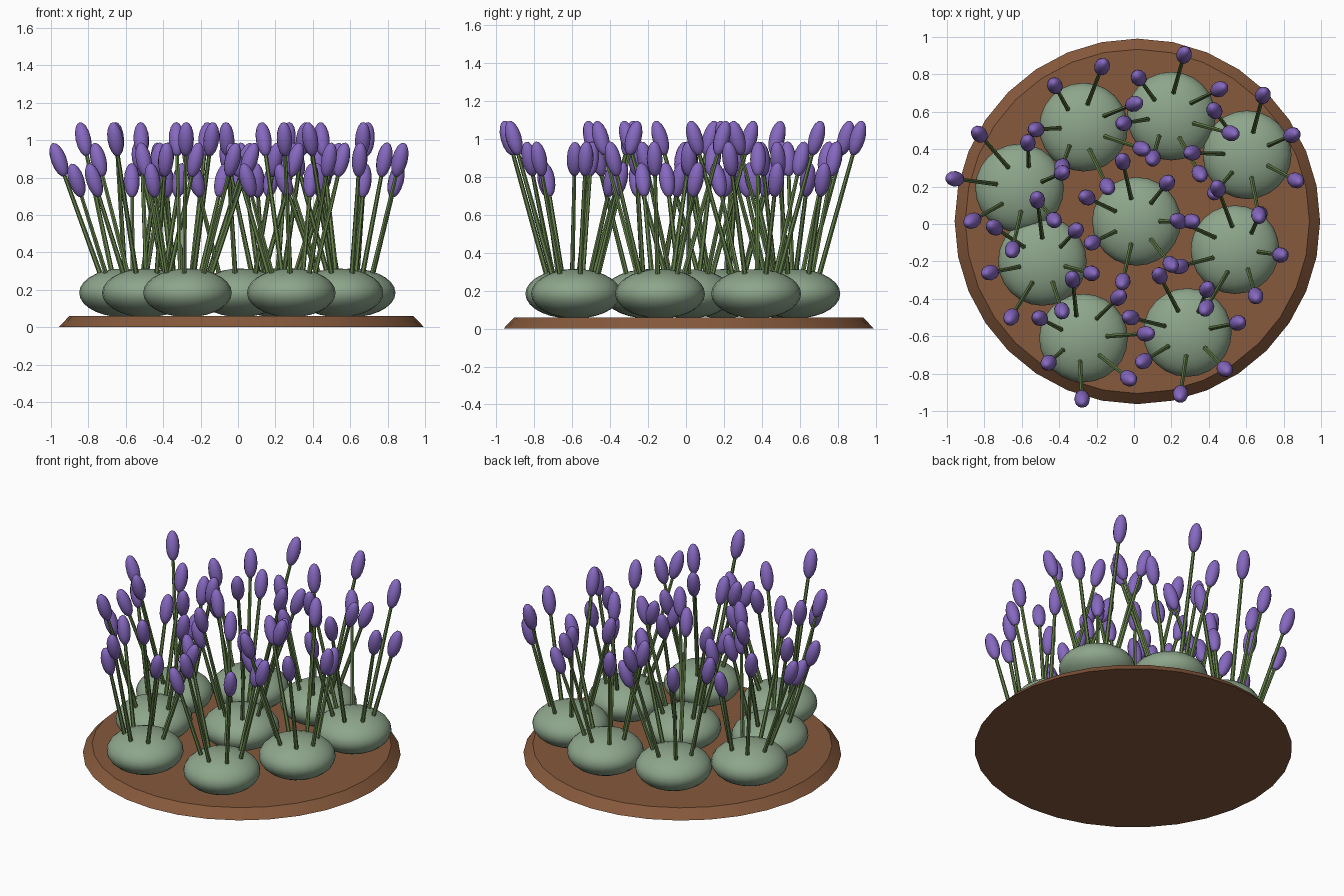
import bpy
from math import sin, cos, radians, tau
from mathutils import Vector

if "Cube" in bpy.data.objects:
    bpy.data.objects.remove(bpy.data.objects["Cube"])


def material(name, rgb):
    m = bpy.data.materials.new(name)
    m.diffuse_color = (*rgb, 1)
    m.use_nodes = True
    m.node_tree.nodes["Principled BSDF"].inputs["Base Color"].default_value = m.diffuse_color
    return m


SOIL = material("soil", (0.24, 0.10, 0.045))
LEAF = material("leaf", (0.27, 0.38, 0.26))
STEM = material("stem", (0.13, 0.22, 0.07))
BLOOM = material("bloom", (0.24, 0.14, 0.53))


def finish(name, mat):
    ob = bpy.context.object
    ob.name = name
    ob.data.materials.append(mat)
    bpy.ops.object.shade_smooth_by_angle(angle=radians(40))
    return ob


def ellipsoid(name, mat, centre, rx, rz, segs, rings, direction=Vector((0, 0, 1))):
    bpy.ops.mesh.primitive_uv_sphere_add(
        segments=segs, ring_count=rings, radius=1, location=centre,
        rotation=direction.to_track_quat('Z', 'Y').to_euler())
    bpy.context.object.scale = (rx, rx, rz)
    return finish(name, mat)


def rod(name, mat, a, b, r1, r2, sides):
    d = b - a
    bpy.ops.mesh.primitive_cone_add(
        vertices=sides, radius1=r1, radius2=r2, depth=d.length, location=(a + b) / 2,
        rotation=d.to_track_quat('Z', 'Y').to_euler())
    return finish(name, mat)


# Round soil bed with a sloping rim
rod("soil_bed", SOIL, Vector((0.018, 0.014, 0)), Vector((0.018, 0.014, 0.06)), 0.977, 0.92, 32)

# Shrubs: x, y, sideways lean of the blooms, turn of the stem ring in degrees
SHRUBS = [
    (0.013, 0.014, 0.0, 0), (0.54, -0.137, -0.05, -5.6), (0.605, 0.37, 0.0, 178),
    (0.20, 0.577, 0.037, 187.5), (-0.27, 0.518, 0.04, 182.5), (-0.612, 0.192, -0.056, 16),
    (-0.49, -0.20, -0.025, -12.5), (-0.27, -0.61, 0.04, 4.5), (0.285, -0.58, -0.02, 10),
]
# Bloom reach and height repeat in threes around each ring
REACH = (0.294, 0.262, 0.329)
HEIGHT = (0.895, 0.785, 1.005)

for i, (x, y, lean, turn) in enumerate(SHRUBS, 1):
    # Leafy mound
    ellipsoid(f"leaf_mound_{i}", LEAF, (x, y, 0.184), 0.237, 0.13, 24, 14)
    # Ring of seven stems, each with a bloom
    for k in range(7):
        a = radians(turn) + k * tau / 7
        out = Vector((cos(a), sin(a), 0))
        base = Vector((x, y, 0.29)) + out * 0.128
        tip = Vector((x + lean, y, HEIGHT[k % 3])) + out * REACH[k % 3]
        d = (tip - base).normalized()
        rod(f"stem_{i}_{k + 1}", STEM, base - d * 0.09, tip, 0.014, 0.010, 6)
        ellipsoid(f"bloom_{i}_{k + 1}", BLOOM, tip, 0.042, 0.095, 12, 8, d)
